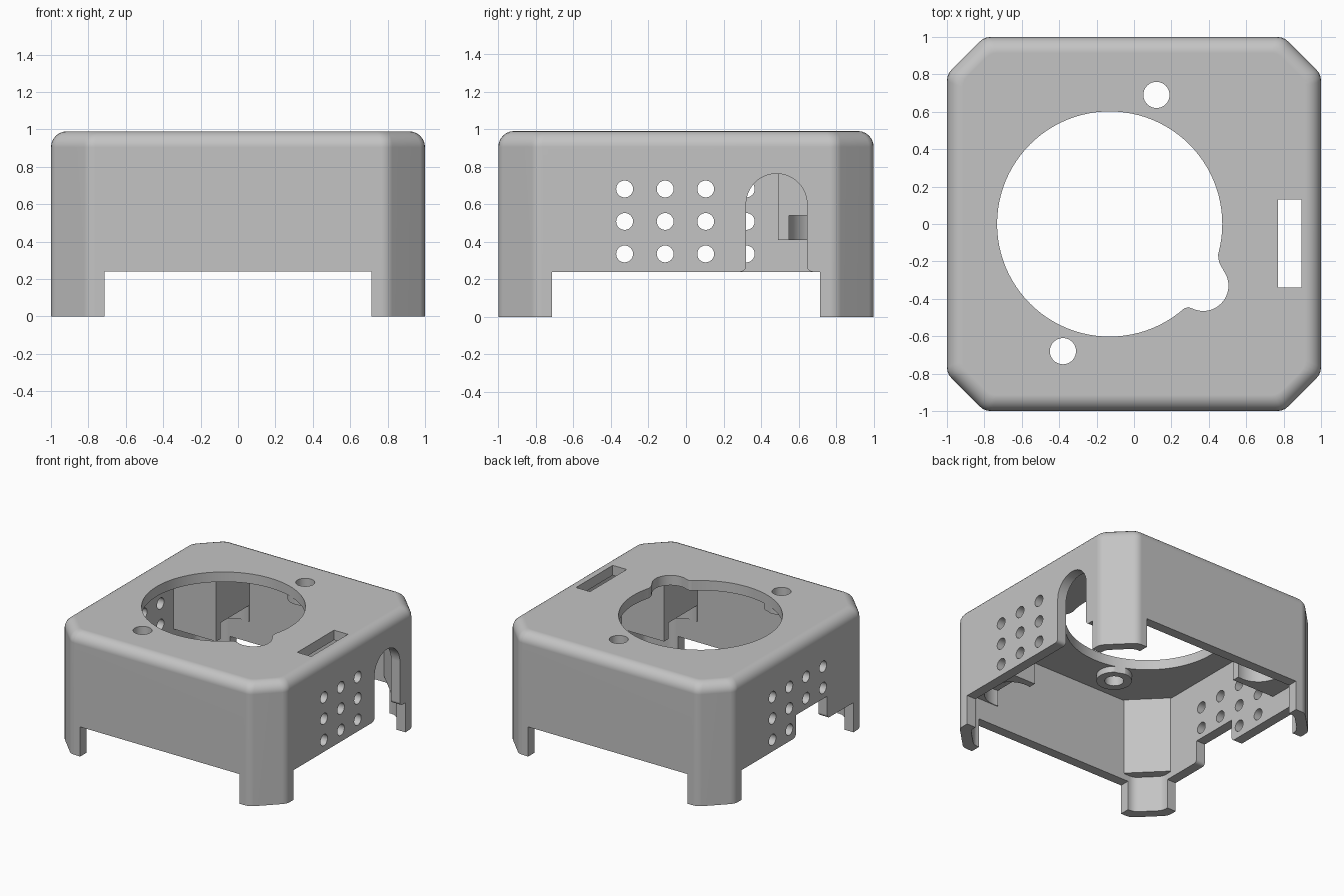
import bpy, bmesh, math
from mathutils import Vector

cube = bpy.data.objects.get("Cube")
if cube:
    bpy.data.objects.remove(cube, do_unlink=True)

grey = bpy.data.materials.new("plain grey")
grey.use_nodes = True
COLOUR = (0.55, 0.55, 0.55, 1)
grey.diffuse_color = COLOUR
grey.node_tree.nodes["Principled BSDF"].inputs["Base Color"].default_value = COLOUR

TOP, WALL, RIM, LEG = 0.99, 0.08, 0.24, 0.715


def loft(name, rings):
    """Closed solid through a stack of equal-sized rings."""
    bm = bmesh.new()
    rows = [[bm.verts.new(p) for p in ring] for ring in rings]
    n = len(rows[0])
    for low, high in zip(rows, rows[1:]):
        for i in range(n):
            j = (i + 1) % n
            bm.faces.new((low[i], low[j], high[j], high[i]))
    bm.faces.new(rows[0][::-1])
    bm.faces.new(rows[-1])
    bmesh.ops.recalc_face_normals(bm, faces=bm.faces)
    mesh = bpy.data.meshes.new(name)
    bm.to_mesh(mesh)
    bm.free()
    mesh.materials.append(grey)
    obj = bpy.data.objects.new(name, mesh)
    bpy.context.collection.objects.link(obj)
    return obj


def prism(name, points, lo, hi, axis="z"):
    place = (lambda a, b, c: (c, a, b)) if axis == "x" else (lambda a, b, c: (a, b, c))
    return loft(name, [[place(a, b, c) for a, b in points] for c in (lo, hi)])


def rect(x0, x1, y0, y1):
    return [(x0, y0), (x1, y0), (x1, y1), (x0, y1)]


def arc(cx, cy, r, start=0, end=360, steps=48):
    count = steps if end - start == 360 else steps + 1
    angles = [math.radians(start + (end - start) * i / steps) for i in range(count)]
    return [(cx + r * math.cos(a), cy + r * math.sin(a)) for a in angles]


def octagon(inset, soft=0.035):
    """Chamfered square outline with softened corners."""
    h = 1 - inset
    k = 0.8 - inset * math.tan(math.radians(22.5))
    pts = [Vector(p) for p in ((h, -k), (h, k), (k, h), (-k, h),
                               (-h, k), (-h, -k), (-k, -h), (k, -h))]
    out = []
    for i, p in enumerate(pts):
        a = p + (pts[i - 1] - p).normalized() * soft
        b = p + (pts[(i + 1) % 8] - p).normalized() * soft
        for t in (0, 0.33, 0.67, 1):
            out.append(a * (1 - t) ** 2 + p * 2 * t * (1 - t) + b * t * t)
    return out


def combine(obj, tool, operation="DIFFERENCE"):
    mod = obj.modifiers.new("cut", "BOOLEAN")
    mod.operation, mod.solver, mod.object = operation, "EXACT", tool
    graph = bpy.context.evaluated_depsgraph_get()
    mesh = bpy.data.meshes.new_from_object(obj.evaluated_get(graph))
    obj.modifiers.clear()
    obj.data = mesh
    bpy.data.objects.remove(tool, do_unlink=True)


# Outer body with a rounded top edge
R = 0.085
rings = [[(p.x, p.y, 0) for p in octagon(0)]]
for i in range(7):
    a = math.radians(15 * i)
    rings.append([(p.x, p.y, TOP - R + R * math.sin(a))
                  for p in octagon(R * (1 - math.cos(a)))])
cover = loft("housing_cover", rings)

# Cavity, from which the inner posts, pillars and bosses are left standing
cavity = prism("cavity", octagon(WALL), -0.2, TOP - WALL)
SCREWS = [(0.12, 0.69), (-0.38, -0.68)]
for s in (1, -1):
    xs, ys = sorted((-0.54 * s, -1.2 * s)), sorted((0.49 * s, 1.2 * s))
    post = prism("post", rect(*xs, *ys), 0.41, 1.2)
    combine(post, prism("pocket", arc(-0.58 * s, 0.73 * s, 0.185), 0.3, 0.54))
    combine(cavity, post)
    d = math.sqrt(0.5) * s
    pillar = [((u - v) * d, (u + v) * d) for u, v in rect(1.12, 1.4, -0.17, 0.17)]
    combine(cavity, prism("pillar", pillar, 0.29, 1.2))
for x, y in SCREWS:
    combine(cavity, prism("boss", arc(x, y, 0.13), 0.86, 1.2))
combine(cover, cavity)

# Openings between the corner legs
combine(cover, prism("leg_gap", rect(-LEG, LEG, -1.5, 1.5), -0.3, RIM))
combine(cover, prism("leg_gap", rect(-1.5, 1.5, -LEG, LEG), -0.3, RIM))

# Large round opening with a side lobe, screw holes and slot in the lid
neck = [(0.2, -0.1), (0.1, -0.2), (0.255, -0.455), (0.29, -0.445), (0.33, -0.458),
        (0.37, -0.33), (0.49, -0.27), (0.455, -0.205), (0.447, -0.15)]
lid_cuts = [arc(-0.13, 0, 0.602, steps=96), arc(0.37, -0.33, 0.135), neck,
            rect(0.77, 0.895, -0.34, 0.13)]
lid_cuts += [arc(x, y, 0.07) for x, y in SCREWS]
for shape in lid_cuts:
    combine(cover, prism("lid_cut", shape, 0.7, 1.3))


def flared(y0, y1, top):
    """Side cutout outline, widening with small fillets at the rim."""
    f = 0.03
    left = arc(y0 - f, RIM + f, f, -90, 0, 6)
    right = arc(y1 + f, RIM + f, f, 180, 270, 6)
    return [(y1 + f, RIM - 0.1), (y0 - f, RIM - 0.1)] + left + top + right


# Arched cutout on the left wall, low notch on the right wall
arch = flared(0.32, 0.645, arc(0.4825, 0.6, 0.1625, 0, 180, 24)[::-1])
combine(cover, prism("arch", arch, 0.8, 1.2, "x"))
notch = flared(-0.38, 0.02, [(-0.38, 0.42), (0.02, 0.42)])
combine(cover, prism("notch", notch, -1.2, -0.8, "x"))

# Ventilation holes in both side walls
for col in range(4):
    for row in range(3):
        hole = arc(-0.327 + 0.216 * col, 0.335 + 0.173 * row, 0.045, steps=24)
        if col < 3:
            combine(cover, prism("vent", hole, 0.8, 1.2, "x"))
        if row > 0 or col in (2, 3):
            combine(cover, prism("vent", hole, -1.2, -0.8, "x"))

# Smooth the rounded edges, keep the cut edges crisp
bpy.ops.object.select_all(action="DESELECT")
cover.select_set(True)
bpy.context.view_layer.objects.active = cover
bpy.ops.object.shade_smooth_by_angle(angle=math.radians(28))
weighted = cover.modifiers.new("even_shading", "WEIGHTED_NORMAL")
weighted.keep_sharp = True
